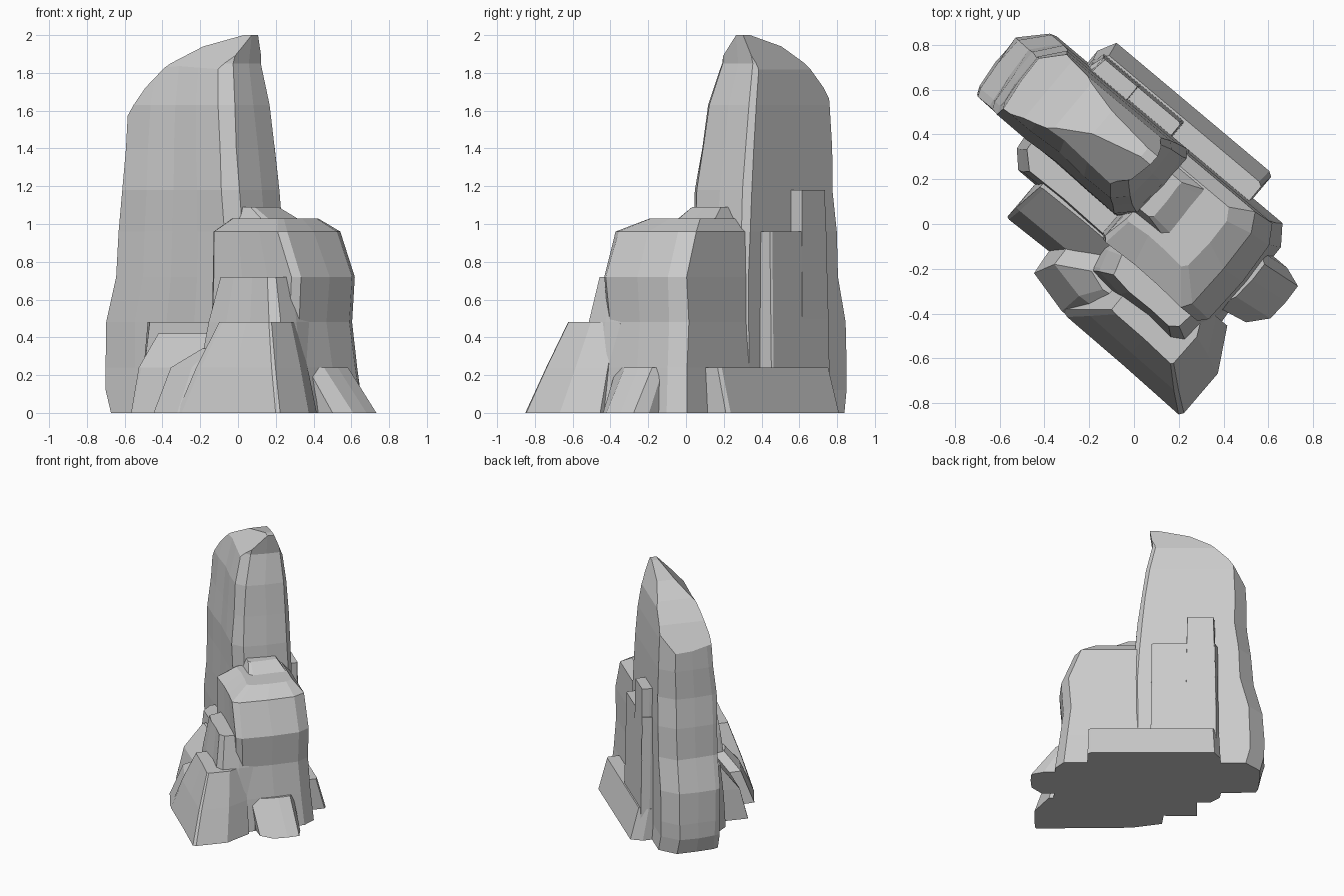
import bpy, bmesh, random
from math import radians
from mathutils import Vector, Matrix

if "Cube" in bpy.data.objects:
    bpy.data.objects.remove(bpy.data.objects["Cube"])

random.seed(4)
ROT = Matrix.Rotation(radians(-40), 4, 'Z')   # the rock strata run diagonally


def outline(ca, cb, n, m):
    """Unit rectangle with chamfered corners; n / m segments on long / short sides."""
    pts = []
    for i in range(n + 1):
        pts.append((ca[0] + (1 - ca[0] - ca[1]) * i / n, 0))
    for i in range(m + 1):
        pts.append((1, cb[1] + (1 - cb[1] - cb[2]) * i / m))
    for i in range(n + 1):
        pts.append((1 - ca[2] - (1 - ca[2] - ca[3]) * i / n, 1))
    for i in range(m + 1):
        pts.append((0, 1 - cb[3] - (1 - cb[3] - cb[0]) * i / m))
    return pts


def rock(name, levels, ca=(.03, .1, .04, .1), cb=(.05, .12, .08, .2),
         n=3, m=2, jit=.01, cuts=()):
    """Stack of faceted rings; levels are (z, u0, u1, v0, v1); cuts trim the top."""
    bm = bmesh.new()
    shape = outline(ca, cb, n, m)
    side = [random.uniform(-jit, jit) for _ in shape]
    rings = []
    for z, u0, u1, v0, v1 in levels:
        ring = []
        for (a, b), s in zip(shape, side):
            du = s + random.uniform(-jit, jit) * .4
            dv = 0 if b == 1 else s + random.uniform(-jit, jit) * .4
            ring.append(bm.verts.new((u0 + a * (u1 - u0) + du,
                                      v0 + b * (v1 - v0) + dv, z)))
        rings.append(ring)
    k = len(shape)
    for lo, hi in zip(rings, rings[1:]):
        for i in range(k):
            j = (i + 1) % k
            bm.faces.new((lo[i], lo[j], hi[j], hi[i]))
    bm.faces.new(rings[0][::-1])
    bm.faces.new(rings[-1])
    for co, no in cuts:
        bmesh.ops.bisect_plane(bm, geom=bm.verts[:] + bm.edges[:] + bm.faces[:],
                               plane_co=co, plane_no=no, clear_outer=True)
        edges = [e for e in bm.edges if e.is_boundary]
        if edges:
            bmesh.ops.holes_fill(bm, edges=edges, sides=0)
    bmesh.ops.recalc_face_normals(bm, faces=bm.faces[:])
    bm.transform(ROT)
    me = bpy.data.meshes.new(name)
    bm.to_mesh(me)
    bm.free()
    ob = bpy.data.objects.new(name, me)
    bpy.context.collection.objects.link(ob)
    return ob


def cut(u, v, z, du, dv, dz):
    return Vector((u, v, z)), Vector((du, dv, dz)).normalized()


# Trim planes following the rounded crest of the tower
crest = [(-.80, 1.54), (-.68, 1.72), (-.55, 1.85), (-.40, 1.94), (-.17, 2.0)]
cuts = [cut(ua, .25, za, za - zb, 0, ub - ua)
        for (ua, za), (ub, zb) in zip(crest, crest[1:])]
cuts.append(cut(-.3, .10, 1.85, 0, -.15, .15))
cuts.append(cut(-.3, .36, 1.85, 0, .15, .06))

# Tall tower
rock("tall_tower", [
    (0, -.90, .0, .0, .42), (.12, -.93, .0, .0, .41), (.24, -.93, .0, .0, .41),
    (.48, -.92, .0, -.01, .41), (.72, -.85, .0, -.01, .41), (.96, -.835, -.01, -.01, .41),
    (1.18, -.805, -.03, -.01, .405), (1.4, -.80, -.06, .01, .40),
    (1.63, -.79, -.09, .03, .39), (1.85, -.78, -.14, .09, .37),
    (2.0, -.78, -.12, .13, .34)],
    ca=(.03, .08, .04, .11), cb=(.06, .15, .1, .25), n=4, cuts=cuts)

# Shoulder rock beside the tower, and the saddle between them
rock("shoulder", [
    (0, -.08, .57, -.14, .43), (.24, -.08, .54, -.14, .41), (.48, -.08, .51, -.14, .40),
    (.72, -.07, .53, -.15, .40), (.96, -.06, .43, -.15, .39), (1.03, -.04, .31, -.01, .33)],
    ca=(.03, .06, .1, .03), cb=(.05, .08, .15, .05))
rock("saddle", [(.7, -.2, .3, .02, .36), (1.0, -.2, .2, .03, .34),
                (1.09, -.18, .05, .06, .28)], n=2)

# Flat slab along the back, its raised end and sloping foot
sharp = dict(ca=(.02, .02, .02, .04), cb=(.05, .05, .05, .3), n=2, m=1, jit=.004)
rock("back_slab", [(0, -.61, -.12, .3, .50), (.96, -.60, -.13, .3, .48)], **sharp)
rock("back_slab_end", [(.5, -.60, -.37, .3, .49), (1.18, -.58, -.38, .3, .48)], **sharp)
rock("back_foot", [(0, -.62, .335, .3, .57), (.24, -.61, .33, .3, .505)], **sharp)

# Stepped ledges at the front
rock("upper_ledge", [(0, -.06, .58, -.30, 0), (.24, -.04, .54, -.29, 0),
                     (.48, .0, .51, -.27, 0), (.72, .06, .46, -.24, 0)])
rock("front_rock", [(0, .0, .71, -.52, -.08), (.24, .08, .62, -.45, -.08),
                    (.48, .17, .53, -.37, -.08)],
     ca=(.05, .01, .14, .02), cb=(.05, .02, .45, .05), n=2, m=1)
rock("front_left_rock", [(0, -.21, .35, -.50, -.1), (.24, -.16, .3, -.40, -.1),
                         (.34, -.02, .25, -.31, -.12)],
     ca=(.4, .02, .02, .02), cb=(.1, .03, .1, .05), n=2)

# Low slabs on the left flank
rock("left_slab", [(0, -.45, .1, -.34, .05), (.24, -.44, .1, -.28, .05),
                   (.42, -.42, .1, -.14, .05)],
     ca=(.02, .1, .02, .02), cb=(.03, .2, .05, .05), n=2)
rock("left_slab_upper", [(0, -.62, .1, -.15, .1), (.24, -.60, .1, -.14, .1),
                         (.48, -.58, .1, -.12, .1)],
     ca=(.1, .02, .02, .02), cb=(.3, .05, .05, .05), n=3)

# Sloping foot at the right end
rock("right_foot", [(0, .3, .74, -.02, .29), (.24, .3, .56, -.05, .27)],
     ca=(.02, .18, .2, .02), cb=(.05, .3, .1, .05), n=2, jit=.006)
